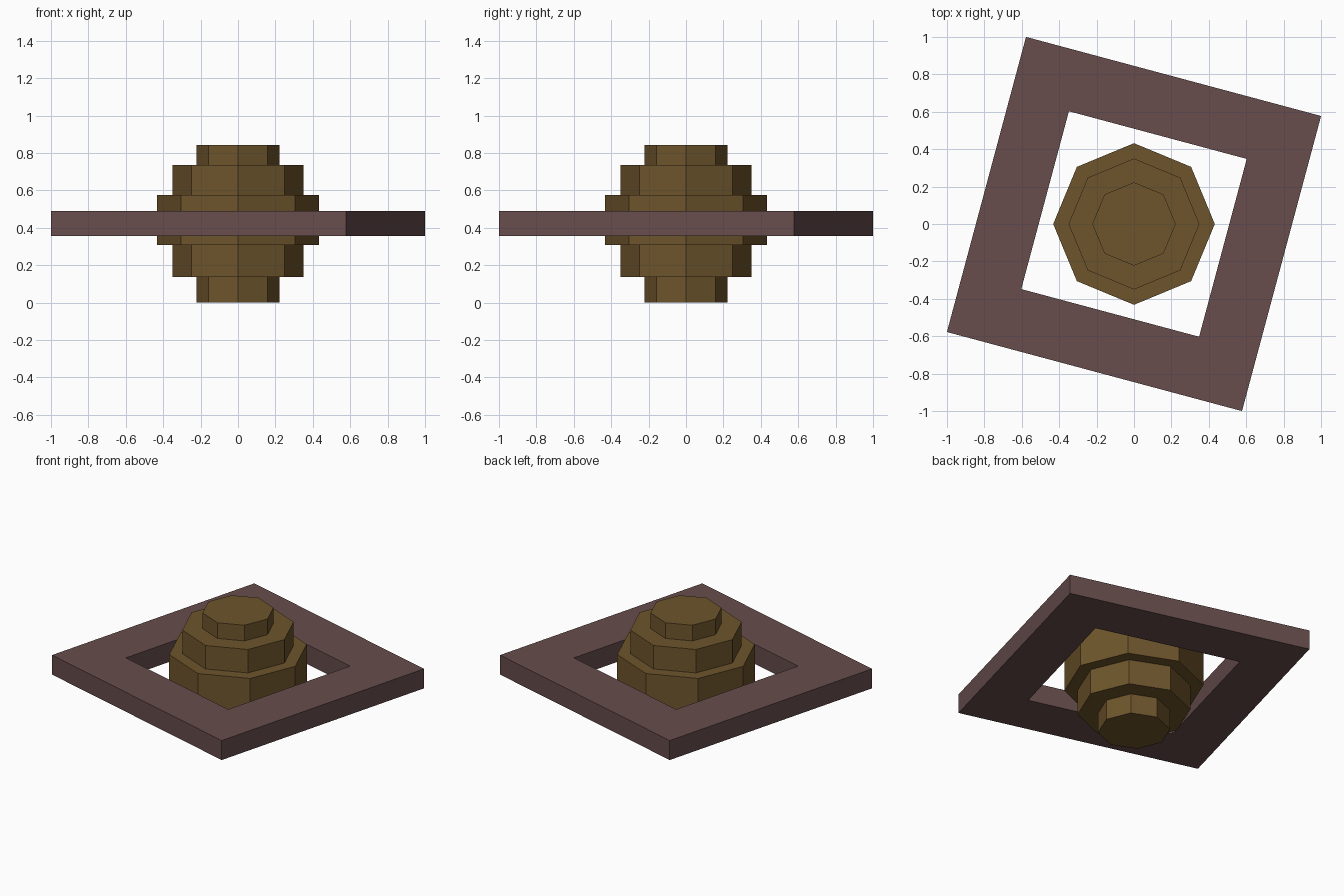
import bpy, bmesh
from math import cos, sin, pi, radians

if "Cube" in bpy.data.objects:
    bpy.data.objects.remove(bpy.data.objects["Cube"])


def lathe(name, profile, sides, start, color, closed):
    """Revolve an (r, z) profile; a closed profile makes a hollow ring."""
    bm = bmesh.new()
    loops = []
    for r, z in profile:
        angles = [start + 2 * pi * i / sides for i in range(sides)]
        loops.append([bm.verts.new((r * cos(a), r * sin(a), z)) for a in angles])
    pairs = list(zip(loops, loops[1:]))
    if closed:
        pairs.append((loops[-1], loops[0]))
    else:
        bm.faces.new(loops[0])
        bm.faces.new(loops[-1])
    for a, b in pairs:
        for i in range(sides):
            j = (i + 1) % sides
            bm.faces.new((a[i], a[j], b[j], b[i]))
    bmesh.ops.recalc_face_normals(bm, faces=bm.faces)
    mesh = bpy.data.meshes.new(name)
    bm.to_mesh(mesh)
    bm.free()
    mat = bpy.data.materials.new(name + "_color")
    mat.diffuse_color = (*color, 1)
    mat.use_nodes = True
    mat.node_tree.nodes["Principled BSDF"].inputs["Base Color"].default_value = mat.diffuse_color
    mesh.materials.append(mat)
    obj = bpy.data.objects.new(name, mesh)
    bpy.context.collection.objects.link(obj)
    return obj


# Stepped octagonal planet body: (radius, bottom, top) of each tier
tiers = [(0.223, 0, 0.136), (0.35, 0.136, 0.307), (0.432, 0.307, 0.575),
         (0.35, 0.575, 0.735), (0.223, 0.735, 0.842)]
lathe("planet_body", [(r, z) for r, lo, hi in tiers for z in (lo, hi)],
      8, 0, (0.155, 0.09, 0.025), False)

# Flat four-sided ring floating around the body
lathe("planet_ring", [(1.155, 0.356), (1.155, 0.489), (0.696, 0.489), (0.696, 0.356)],
      4, radians(30), (0.135, 0.073, 0.072), True)
